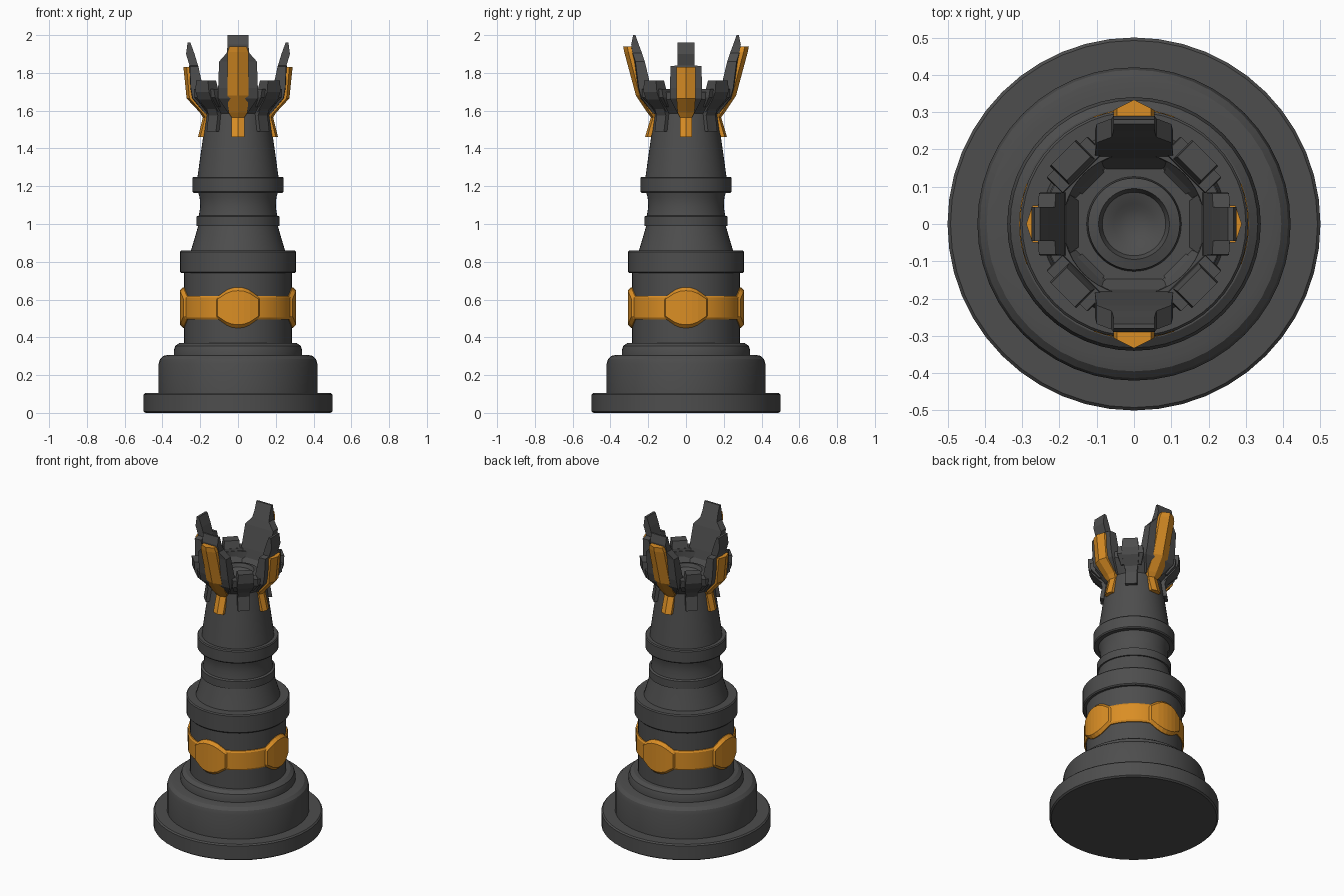
import bpy, bmesh, math
from mathutils import Matrix


def material(name, rgb):
    m = bpy.data.materials.new(name)
    m.diffuse_color = (*rgb, 1)
    return m


DARK = material("charcoal", (0.075, 0.075, 0.075))
GOLD = material("gold", (0.70, 0.27, 0.018))


def loft(name, rings, mat, angle=0.0, smooth=False, cap=True, wrap=False):
    """Skin a list of equal-length point rings into one solid."""
    bm = bmesh.new()
    vs = [[bm.verts.new(p) for p in ring] for ring in rings]
    n = len(vs[0])
    pairs = list(zip(vs, vs[1:]))
    if wrap:
        pairs.append((vs[-1], vs[0]))
    for a, b in pairs:
        for i in range(n):
            j = (i + 1) % n
            bm.faces.new((a[i], a[j], b[j], b[i]))
    if cap and not wrap:
        bm.faces.new(vs[0][::-1])
        bm.faces.new(vs[-1])
    bmesh.ops.recalc_face_normals(bm, faces=bm.faces)
    bm.transform(Matrix.Rotation(angle, 4, 'Z'))
    me = bpy.data.meshes.new(name)
    bm.to_mesh(me)
    bm.free()
    me.materials.append(mat)
    if smooth:
        me.polygons.foreach_set("use_smooth", [True] * len(me.polygons))
        me.set_sharp_from_angle(angle=math.radians(30))
    ob = bpy.data.objects.new(name, me)
    bpy.context.collection.objects.link(ob)
    return ob


def lathe(name, profile, mat, n=48, **kw):
    rings = [[(r * math.cos(2 * math.pi * i / n), r * math.sin(2 * math.pi * i / n), z)
              for i in range(n)] for r, z in profile]
    return loft(name, rings, mat, smooth=True, **kw)


def blade(name, sections, mat, angle):
    """Upright bar on the -y side; section = radius, z, half width, thickness, ridge."""
    rings = [[(-w, -r + t, z), (-w, -r, z), (0, -r - k, z), (w, -r, z), (w, -r + t, z)]
             for r, z, w, t, k in sections]
    return loft(name, rings, mat, angle)


# Stepped base
lathe("base_plinth", [(.49, 0), (.5, .008), (.5, .097), (.492, .105), (.40, .105)], DARK)
lathe("base_drum", [(.42, .10), (.42, .26), (.413, .285), (.395, .302), (.37, .307),
                    (.30, .307)], DARK)
lathe("base_collar", [(.34, .30), (.34, .33), (.332, .355), (.31, .37), (.27, .37)], DARK)

# Column and neck rings
lathe("column", [(.285, .36), (.285, .75)], DARK)
lathe("column_ring", [(.27, .74), (.3, .74), (.306, .747), (.306, .853), (.3, .86),
                      (.24, .86)], DARK)
lathe("neck", [(.252, .85), (.24, .89), (.225, .94), (.211, .99), (.22, .99), (.22, 1.04),
               (.207, 1.045), (.2, 1.09), (.203, 1.14), (.215, 1.18)], DARK)
lathe("neck_ring", [(.2, 1.165), (.236, 1.165), (.241, 1.172), (.241, 1.243), (.236, 1.25),
                    (.2, 1.25)], DARK)

# Tapered tower with flared rim and dished centre
lathe("tower", [(.216, 1.24), (.167, 1.585), (.235, 1.66), (.238, 1.70), (.19, 1.70),
                (.187, 1.62), (.127, 1.62), (.123, 1.66), (.095, 1.668), (.085, 1.645),
                (.055, 1.635), (.04, 1.625), (.01, 1.62)], DARK)

# Belt around the column
lathe("belt", [(.28, .495), (.291, .495), (.297, .505), (.297, .61), (.291, .62),
               (.28, .62)], GOLD, wrap=True)


def medallion(angle):
    """Curved plate with bevelled edge, pointed arch above and below."""
    cols = []
    for u, h in [(-.118, .06), (-.105, .064), (-.06, .094), (-.03, .105), (0, .108),
                 (.03, .105), (.06, .094), (.105, .064), (.118, .06)]:
        a = u / .295
        edge = abs(u) > .11
        ring = []
        for r, dz in [(.275, -h), (.29, -h), (.295 if edge else .308, -h + .018),
                      (.295 if edge else .308, h - .018), (.29, h), (.275, h)]:
            ring.append((r * math.sin(a), -r * math.cos(a), .557 + dz))
        cols.append(ring)
    loft("belt_medallion", cols, GOLD, angle)


for q in range(4):
    medallion(q * math.pi / 2)

# Crown: tall prongs front and back, shorter prongs at the sides
TALL = [(.175, 1.585, .05, .05, .005), (.235, 1.665, .105, .06, .01),
        (.25, 1.72, .105, .065, .01), (.268, 1.86, .1, .05, .01),
        (.283, 1.905, .06, .05, .005), (.29, 1.95, .055, .04, 0), (.28, 2.0, .055, .012, 0)]
TALL_TRIM = [(.205, 1.46, .035, .02, .012), (.174, 1.565, .035, .02, .012),
             (.19, 1.59, .05, .02, .015), (.245, 1.68, .055, .02, .02),
             (.305, 1.91, .055, .022, .022), (.311, 1.94, .045, .022, .022)]
SHORT = [(.175, 1.585, .045, .05, .005), (.24, 1.665, .085, .06, .005),
         (.25, 1.72, .085, .065, .005), (.255, 1.835, .082, .045, .005),
         (.257, 1.84, .045, .045, 0), (.275, 1.90, .045, .045, 0), (.267, 1.96, .045, .015, 0)]
SHORT_TRIM = [(.2, 1.46, .033, .018, .012), (.174, 1.565, .033, .018, .012),
              (.19, 1.59, .045, .018, .012), (.257, 1.665, .05, .018, .015),
              (.272, 1.83, .05, .018, .017)]
for a in (0, math.pi):
    blade("tall_prong", TALL, DARK, a)
    blade("tall_prong_trim", TALL_TRIM, GOLD, a)
    blade("side_prong", SHORT, DARK, a + math.pi / 2)
    blade("side_prong_trim", SHORT_TRIM, GOLD, a + math.pi / 2)

# Low battlements and buttresses on the diagonals
for q in range(4):
    a = math.pi / 4 + q * math.pi / 2
    blade("battlement", [(.175, 1.585, .035, .05, 0), (.25, 1.66, .05, .06, 0),
                         (.268, 1.70, .05, .075, 0), (.27, 1.76, .045, .06, 0)], DARK, a)
    blade("battlement_shoulder", [(.2, 1.62, .06, .04, 0), (.25, 1.67, .078, .06, 0),
                                  (.255, 1.715, .075, .06, 0)], DARK, a)
    blade("buttress", [(.2, 1.49, .035, .04, 0), (.186, 1.575, .035, .04, 0),
                       (.2, 1.61, .035, .04, 0)], DARK, a)
